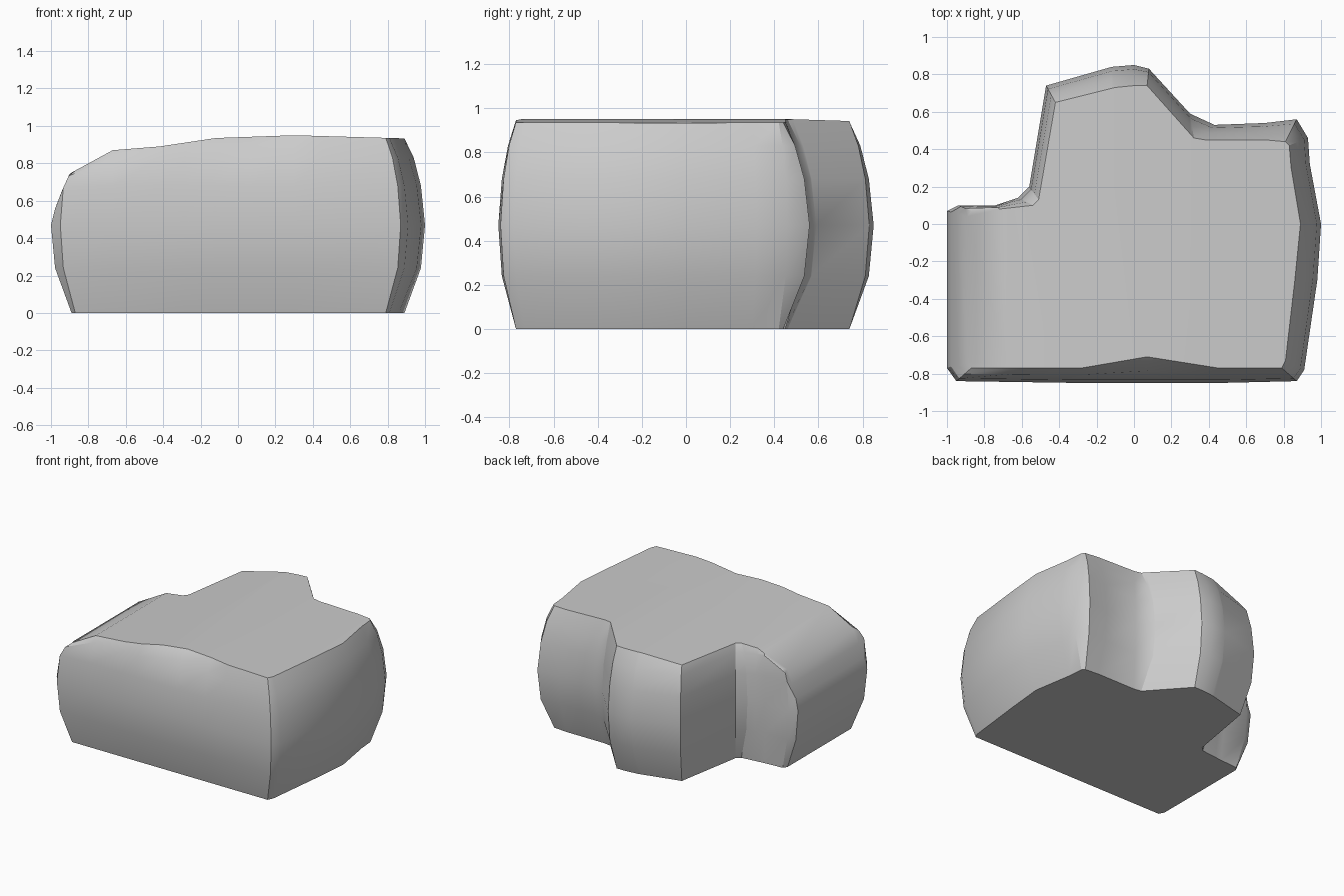
import bpy
import bmesh
from math import radians
from mathutils import Vector

default_cube = bpy.data.objects.get("Cube")
if default_cube:
    bpy.data.objects.remove(default_cube, do_unlink=True)

# Widest outline (x, y) paired with the narrower outline of the top and base
OUTLINE = [
    (-.95, -.84, -.87, -.77), (-.28, -.85, -.28, -.77), (.07, -.85, .07, -.77),
    (.45, -.85, .45, -.77), (.87, -.84, .79, -.77), (.91, -.78, .81, -.73),
    (.98, -.3, .86, -.3), (1, 0, .89, 0), (.94, .32, .84, .3),
    (.93, .46, .83, .42), (.87, .56, .81, .44), (.7, .54, .7, .45),
    (.43, .53, .38, .45), (.3, .59, .32, .46), (.08, .83, .07, .74),
    (0, .85, 0, .74), (-.12, .84, -.1, .73), (-.47, .74, -.42, .65),
    (-.56, .2, -.51, .13), (-.62, .14, -.54, .1), (-.74, .1, -.72, .08),
    (-.94, .1, -.87, .07), (-1, .07, -.89, .04), (-1, -.77, -.89, -.73),
]
# Height of each ring and how far it is drawn in
LEVELS = [(0, 1), (.24, .2), (.47, 0), (.68, .2), (.83, .55), (.95, 1)]
# Upper surface height along x
CREST = [(-1, .47), (-.97, .59), (-.9, .745), (-.67, .87), (-.42, .89),
         (-.12, .935), (.3, .95), (1, .93)]


def crest_height(x):
    """Interpolate the sloping upper surface at x."""
    for (x0, z0), (x1, z1) in zip(CREST, CREST[1:]):
        if x <= x1:
            return z0 + (z1 - z0) * max(0, x - x0) / (x1 - x0)
    return CREST[-1][1]


def build_ring(bm, height, inset):
    ring = []
    for wide_x, wide_y, narrow_x, narrow_y in OUTLINE:
        wide = Vector((wide_x, wide_y, height))
        narrow = Vector((narrow_x, narrow_y, height))
        ring.append(bm.verts.new(wide.lerp(narrow, inset)))
    return ring


# Bulging walls, closed above and below
bm = bmesh.new()
rings = [build_ring(bm, height, inset) for height, inset in LEVELS]
for lower, upper in zip(rings, rings[1:]):
    for i in range(len(lower)):
        j = (i + 1) % len(lower)
        bm.faces.new((lower[i], lower[j], upper[j], upper[i]))
bm.faces.new(list(reversed(rings[0])))
bm.faces.new(rings[-1])

# Chipped front rim
rings[-1][2].co.y = -.71
rings[-2][2].co.yz = (-.785, .89)

# Slope the upper surface down toward the right side
for x, height in CREST[3:-1]:
    bmesh.ops.bisect_plane(
        bm, geom=bm.verts[:] + bm.edges[:] + bm.faces[:],
        plane_co=(x, 0, 0), plane_no=(1, 0, 0), dist=.0001)
for vert in bm.verts:
    vert.co.z = min(vert.co.z, crest_height(vert.co.x))

bmesh.ops.recalc_face_normals(bm, faces=bm.faces[:])
mesh = bpy.data.meshes.new("rock")
bm.to_mesh(mesh)
bm.free()
rock = bpy.data.objects.new("rock", mesh)
bpy.context.collection.objects.link(rock)

# Plain grey stone
stone = bpy.data.materials.new("grey stone")
stone.use_nodes = True
colour = (.6, .6, .6, 1)
stone.diffuse_color = colour
stone.node_tree.nodes["Principled BSDF"].inputs["Base Color"].default_value = colour
mesh.materials.append(stone)

# Soft curves with crisp rims
bpy.ops.object.select_all(action="DESELECT")
rock.select_set(True)
bpy.context.view_layer.objects.active = rock
bpy.ops.object.shade_smooth_by_angle(angle=radians(28))
